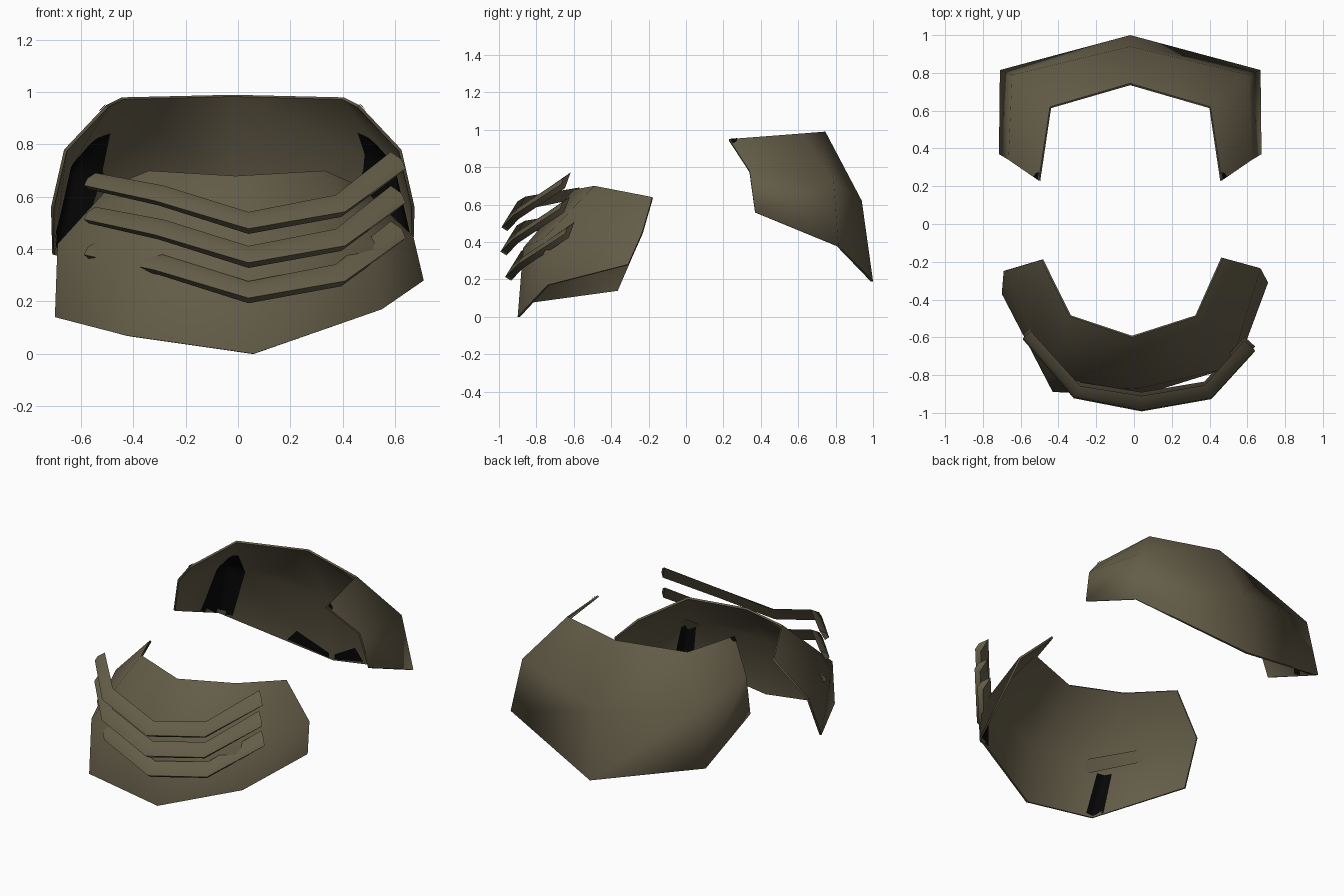
import bpy, bmesh
from mathutils import Vector


def material(name, color):
    mat = bpy.data.materials.new(name)
    mat.use_nodes = True
    mat.diffuse_color = color
    bsdf = mat.node_tree.nodes["Principled BSDF"]
    bsdf.inputs["Base Color"].default_value = color
    bsdf.inputs["Roughness"].default_value = 0.8
    return mat


old = bpy.data.objects.get("Cube")
if old:
    bpy.data.objects.remove(old, do_unlink=True)

brown = material("olive_brown", (0.127, 0.108, 0.065, 1))
black = material("black", (0.002, 0.002, 0.002, 1))


def finish(bm, name, mat, thickness=0.0, angle=1.4):
    """Turn a bmesh into a shaded object, optionally thickened inwards."""
    mesh = bpy.data.meshes.new(name)
    bm.to_mesh(mesh)
    bm.free()
    obj = bpy.data.objects.new(name, mesh)
    bpy.context.collection.objects.link(obj)
    mesh.materials.append(mat)
    bpy.ops.object.select_all(action='DESELECT')
    obj.select_set(True)
    bpy.context.view_layer.objects.active = obj
    if thickness:
        mod = obj.modifiers.new("thickness", 'SOLIDIFY')
        mod.thickness = thickness
        mod.offset = -1
        bpy.ops.object.modifier_apply(modifier=mod.name)
    bpy.ops.object.shade_smooth_by_angle(angle=angle)
    return obj


def loft(bm, columns, closed=False):
    """Skin neighbouring columns of points with quads."""
    grid = [[bm.verts.new(p) for p in col] for col in columns]
    n = len(grid[0])
    for a, b in zip(grid, grid[1:]):
        for r in range(n if closed else n - 1):
            s = (r + 1) % n
            bm.faces.new((a[r], b[r], b[s], a[s]))
    return grid


def patch(name, shell, eye, corners, steps=14):
    """Thin black plate: a four-cornered area cast from eye onto a shell."""
    a, b, c, d = (Vector(p) for p in corners)
    eye = Vector(eye)
    bm = bmesh.new()
    grid = []
    for i in range(steps + 1):
        left, right = a.lerp(d, i / steps), b.lerp(c, i / steps)
        row = []
        for j in range(steps + 1):
            ray = (left.lerp(right, j / steps) - eye).normalized()
            hit, point, _, _ = shell.ray_cast(eye, ray)
            row.append(bm.verts.new(point - ray * 0.005) if hit else None)
        grid.append(row)
    for r, s in zip(grid, grid[1:]):
        for j in range(steps):
            quad = (r[j], r[j + 1], s[j + 1], s[j])
            if None not in quad:
                face = bm.faces.new(quad)
                face.normal_update()
                if face.normal.dot(eye - face.calc_center_median()) < 0:
                    face.normal_flip()
    finish(bm, name, black)


# Back shell: symmetric, each column runs from top edge to bottom edge
CENTRE_X = -0.02


def side(points, sign):
    return [(CENTRE_X + sign * x, y, z) for x, y, z in points]


end = [(0.485, 0.23, 0.95), (0.645, 0.34, 0.78), (0.695, 0.37, 0.56)]
corner = [(0.425, 0.62, 0.98), (0.625, 0.79, 0.72), (0.69, 0.815, 0.38)]
middle = [(0, 0.745, 0.99), (0, 0.94, 0.62), (0, 1.0, 0.19)]
bm = bmesh.new()
loft(bm, [side(end, -1), side(corner, -1), side(middle, 1),
          side(corner, 1), side(end, 1)])
back = finish(bm, "back_shell", brown, 0.012)

# Black areas inside the back shell's corners, along its rim and at its tips
corner_area = [(0.49, 0.71, 0.85), (0.48, 0.80, 0.69),
               (0.61, 0.83, 0.35), (0.70, 0.62, 0.46)]
rim_area = [(0.22, 0.94, 0.33), (0.02, 0.98, 0.23),
            (0.02, 0.99, 0.19), (0.28, 0.93, 0.26)]
tip_area = [(0.486, 0.235, 0.948), (0.479, 0.275, 0.952),
            (0.50, 0.27, 0.935), (0.51, 0.25, 0.925)]
inside = (CENTRE_X, 0.5, 0.7)
for label, sign in (("right", -1), ("left", 1)):
    outside = side([(1.2, 0.2, 1.5)], sign)[0]
    patch(label + "_corner_black", back, inside, side(corner_area, sign))
    patch(label + "_rim_black", back, inside, side(rim_area, sign))
    patch(label + "_tip_black", back, outside, side(tip_area, sign), 6)

# Front shell: slightly twisted, columns run from the left end to the right
front_columns = [
    [(0.47, -0.18, 0.64), (0.67, -0.235, 0.45), (0.71, -0.31, 0.28)],
    [(0.33, -0.49, 0.70), (0.51, -0.76, 0.42), (0.55, -0.74, 0.17)],
    [(-0.01, -0.60, 0.68), (0.03, -0.87, 0.37), (0.06, -0.90, 0.0)],
    [(-0.34, -0.49, 0.70), (-0.47, -0.81, 0.38), (-0.43, -0.89, 0.07)],
    [(-0.49, -0.19, 0.64), (-0.69, -0.25, 0.42), (-0.70, -0.37, 0.14)],
]
bm = bmesh.new()
loft(bm, front_columns)
front = finish(bm, "front_shell", brown, 0.012)

# Black strips inside the front shell's lower corners
inside = (0, -0.45, 0.3)
patch("front_right_black", front, inside,
      [(-0.48, -0.77, 0.33), (-0.41, -0.82, 0.33),
       (-0.37, -0.88, 0.06), (-0.46, -0.82, 0.08)])
patch("front_left_black", front, inside,
      [(0.53, -0.70, 0.38), (0.46, -0.76, 0.38),
       (0.49, -0.76, 0.15), (0.57, -0.68, 0.18)])

# Three bent bars across the front, swept from one leaning section
path = [Vector(p) for p in ((-0.565, -0.585, 0.66), (-0.3, -0.885, 0.605),
                            (0.04, -0.945, 0.5), (0.39, -0.885, 0.565),
                            (0.61, -0.64, 0.73))]
sizes = [0.75, 0.9, 1, 1, 1]
section = [(-0.035, 0.042), (0.02, 0.014), (0.042, -0.022), (0.01, -0.042)]
offsets = {"upper_bar": (0, 0), "middle_bar": (-0.005, -0.13),
           "lower_bar": (0.02, -0.265)}
for name, (dy, dz) in offsets.items():
    bm = bmesh.new()
    columns = []
    for i, p in enumerate(path):
        t = path[min(i + 1, len(path) - 1)] - path[max(i - 1, 0)]
        out = Vector((t.y, -t.x, 0)).normalized()
        base = p + Vector((0, dy, dz))
        columns.append([base + (out * o + Vector((0, 0, h))) * sizes[i]
                        for o, h in section])
    rings = loft(bm, columns, closed=True)
    bm.faces.new(rings[0])
    bm.faces.new(rings[-1])
    bmesh.ops.recalc_face_normals(bm, faces=bm.faces)
    finish(bm, name, brown, angle=1.2)
